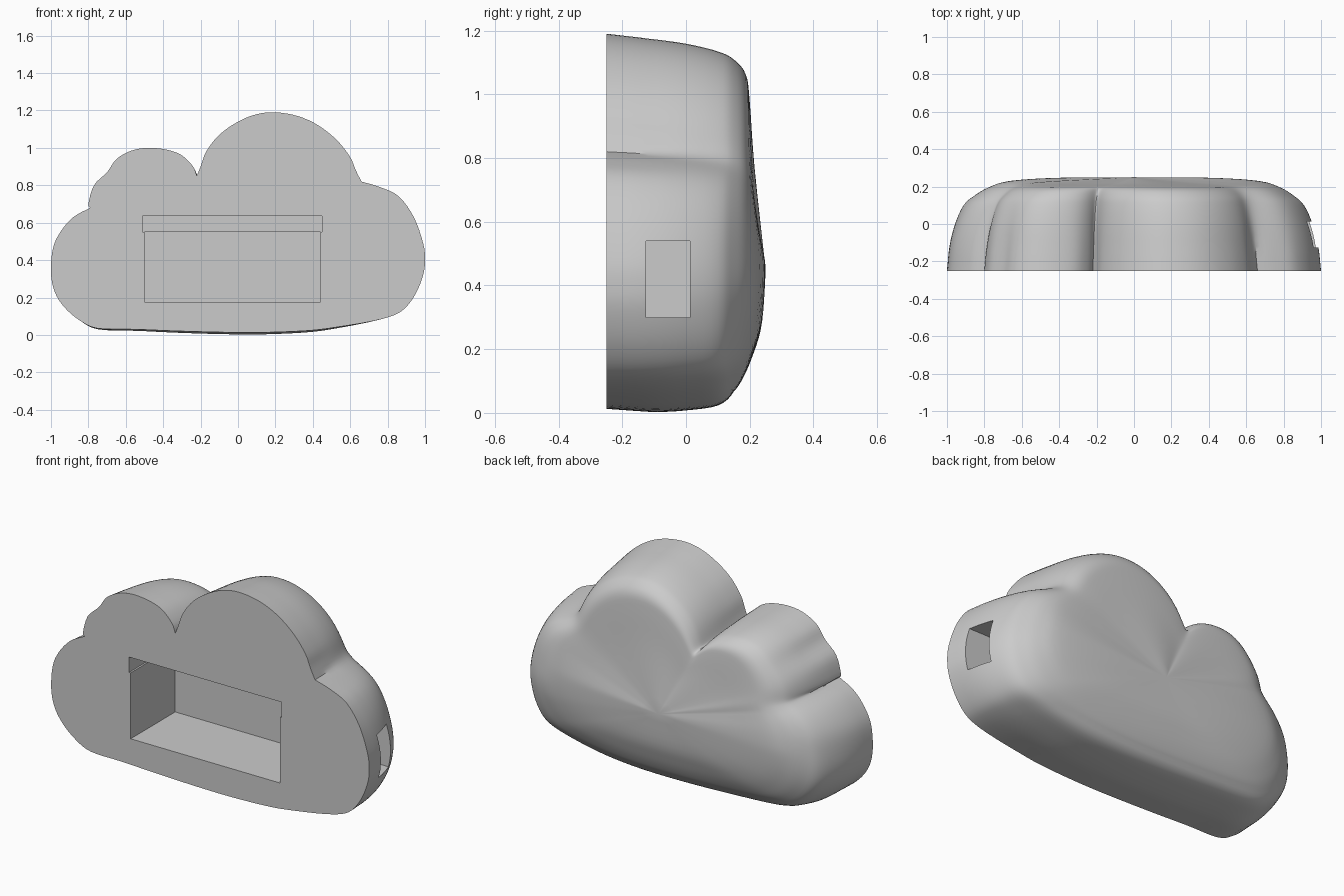
import bpy, bmesh
from math import hypot
from mathutils import Vector

if "Cube" in bpy.data.objects:
    bpy.data.objects.remove(bpy.data.objects["Cube"])


def material(name, color):
    mat = bpy.data.materials.new(name)
    mat.use_nodes = True
    mat.diffuse_color = color
    mat.node_tree.nodes["Principled BSDF"].inputs["Base Color"].default_value = color
    return mat


def spline(points, steps):
    """Smooth curve through the points, without the last point."""
    pts = [Vector(p) for p in points]
    pts = [2 * pts[0] - pts[1]] + pts + [2 * pts[-1] - pts[-2]]
    out = []
    for a, b, c, d in zip(pts, pts[1:], pts[2:], pts[3:]):
        for i in range(steps):
            t = i / steps
            out.append(0.5 * (2 * b + (c - a) * t + (2 * a - 5 * b + 4 * c - d) * t * t
                              + (3 * b - a - 3 * c + d) * t ** 3))
    return out


def soften(loop, rounds):
    for _ in range(rounds):
        loop = [(loop[i - 1] + 2 * p + loop[(i + 1) % len(loop)]) / 4
                for i, p in enumerate(loop)]
    return loop


def add_object(name, bm):
    bmesh.ops.recalc_face_normals(bm, faces=bm.faces)
    mesh = bpy.data.meshes.new(name)
    bm.to_mesh(mesh)
    bm.free()
    obj = bpy.data.objects.new(name, mesh)
    bpy.context.collection.objects.link(obj)
    return obj


def cut_box(target, name, low, high):
    """Cut a box-shaped recess between two corners."""
    bm = bmesh.new()
    bmesh.ops.create_cube(bm, size=1)
    low, high = Vector(low), Vector(high)
    for v in bm.verts:
        v.co = (low + high) / 2 + v.co * (high - low)
    cutter = add_object(name, bm)
    cutter.hide_render = True
    mod = target.modifiers.new(name, "BOOLEAN")
    mod.operation, mod.solver, mod.object = "DIFFERENCE", "EXACT", cutter
    bpy.context.view_layer.objects.active = target
    bpy.ops.object.modifier_apply(modifier=name)
    bpy.data.objects.remove(cutter)


# Front outline (x, z), one curve per lobe so the notches stay sharp
base = [(.66, .82), (.76, .79), (.86, .74), (.94, .63), (.99, .49), (1, .4), (.99, .32),
        (.95, .22), (.89, .14), (.82, .1), (.7, .07), (.55, .045), (.4, .025), (.2, .015),
        (0, .013), (-.3, .02), (-.55, .03), (-.75, .035), (-.85, .08), (-.93, .15),
        (-.98, .23), (-1, .33), (-.99, .46), (-.95, .55), (-.88, .63), (-.79, .68)]
small_lobe = [(-.79, .68), (-.8, .7), (-.77, .8), (-.7, .87), (-.65, .94), (-.57, .985),
              (-.48, 1), (-.38, .99), (-.3, .96), (-.24, .9), (-.22, .85)]
big_lobe = [(-.22, .85), (-.2, .9), (-.17, .98), (-.1, 1.07), (0, 1.14), (.1, 1.18),
            (.2, 1.19), (.32, 1.17), (.43, 1.12), (.53, 1.04), (.6, .95), (.63, .88), (.66, .82)]
outline = spline(base, 4) + spline(small_lobe, 4) + spline(big_lobe, 4)

# Depth profiles (scale, y) from front rim to back centre
steps = 4
low = spline([(1, -.25), (1, -.1), (.99, 0), (.96, .1), (.88, .15), (.78, .18),
              (.62, .21), (.4, .237), (0, .25)], steps)
side = spline([(1, -.25), (.985, -.12), (.955, 0), (.91, .1), (.86, .15), (.79, .195),
               (.68, .23), (.42, .247), (0, .25)], steps)
top = spline([(1, -.25), (.98, -.12), (.96, 0), (.93, .1), (.9, .15), (.84, .188),
              (.73, .2), (.45, .215), (0, .25)], steps)

# Cloud body: rings of the outline shrinking and softening toward the back
centre = Vector((0, .45))
bm = bmesh.new()
rings = []
for k in range(len(side)):
    loop = soften(outline, k * k // 16)
    ring = []
    for p, rim in zip(loop, outline):
        d = rim - centre
        up = d.y / hypot(d.x * .6, d.y)
        weight = up * up * (3 - 2 * abs(up)) 
        scale, y = side[k].lerp(top[k] if up > 0 else low[k], weight)
        q = centre + (p - centre) * scale
        if q.y < .1 and 0 < k < 4 * steps:
            q.y -= .012 * min(1, k / steps) * (1 - q.y / .1)
        ring.append(bm.verts.new((q.x, y, max(q.y, 0))))
    rings.append(ring)
count = len(outline)
for a, b in zip(rings, rings[1:]):
    for i in range(count):
        j = (i + 1) % count
        bm.faces.new((a[i], a[j], b[j], b[i]))
tip = bm.verts.new((centre.x, .25, centre.y))
for i in range(count):
    bm.faces.new((rings[-1][i], rings[-1][(i + 1) % count], tip))
bm.faces.new(rings[0])
cloud = add_object("cloud_body", bm)
cloud.data.materials.append(material("grey", (.6, .6, .6, 1)))

# Front compartment, its shallower upper ledge and the side cable opening
cut_box(cloud, "compartment", (-.5, -.4, .175), (.44, .15, .55))
cut_box(cloud, "upper_ledge", (-.51, -.4, .55), (.45, -.09, .637))
cut_box(cloud, "cable_opening", (.4, -.125, .3), (1.3, .013, .54))

bpy.ops.object.select_all(action="DESELECT")
cloud.select_set(True)
bpy.context.view_layer.objects.active = cloud
bpy.ops.object.shade_smooth_by_angle(angle=.6)
